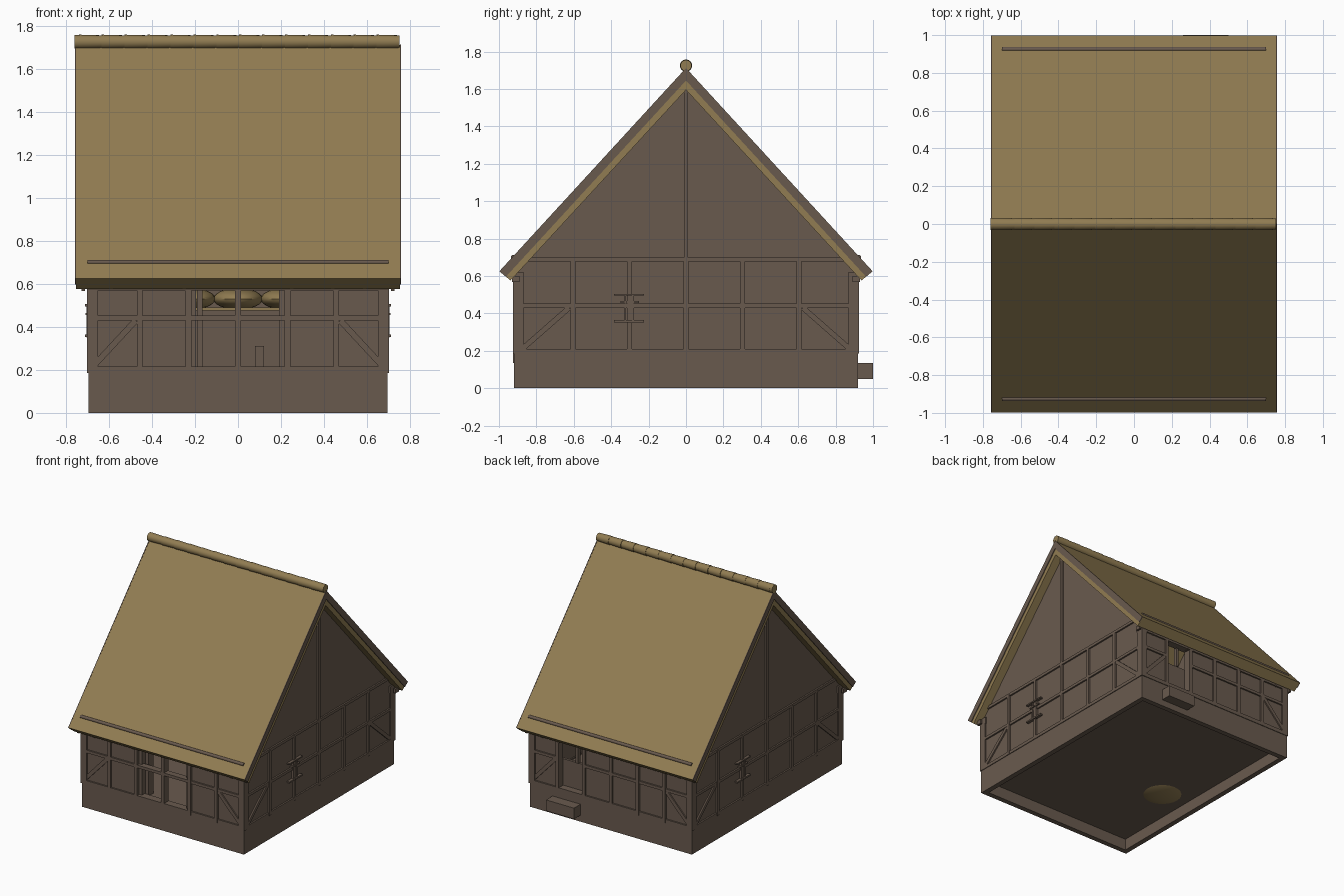
import bpy, bmesh, math
from mathutils import Matrix, Vector

old = bpy.data.objects.get("Cube")
if old:
    bpy.data.objects.remove(old, do_unlink=True)


def material(name, rgb):
    m = bpy.data.materials.new(name)
    m.use_nodes = True
    color = (*rgb, 1)
    m.diffuse_color = color
    bsdf = next(n for n in m.node_tree.nodes if n.type == 'BSDF_PRINCIPLED')
    bsdf.inputs["Base Color"].default_value = color
    return m


WOOD = material("grey brown wood", (0.141, 0.102, 0.076))
STRAW = material("straw gold", (0.283, 0.202, 0.084))


def finish(name, bm, mat, loc=(0, 0, 0), turn=0):
    bmesh.ops.recalc_face_normals(bm, faces=bm.faces)
    me = bpy.data.meshes.new(name)
    bm.to_mesh(me)
    bm.free()
    me.materials.append(mat)
    ob = bpy.data.objects.new(name, me)
    ob.location = loc
    ob.rotation_euler.z = turn
    bpy.context.scene.collection.objects.link(ob)
    return ob


def boxes(name, spans, mat, loc=(0, 0, 0), turn=0, braces=()):
    """Boxes given as (x0, x1, y0, y1, z0, z1), plus slanted braces (x0, z0, x1, z1)."""
    bm = bmesh.new()
    for x0, x1, y0, y1, z0, z1 in spans:
        mid = Vector((x0 + x1, y0 + y1, z0 + z1)) / 2
        size = Matrix.Diagonal((x1 - x0, y1 - y0, z1 - z0, 1))
        bmesh.ops.create_cube(bm, size=1, matrix=Matrix.Translation(mid) @ size)
    for x0, z0, x1, z1 in braces:
        run, rise = x1 - x0, z1 - z0
        mat4 = (Matrix.Translation(((x0 + x1) / 2, 0.025, (z0 + z1) / 2))
                @ Matrix.Rotation(-math.atan2(rise, run), 4, 'Y')
                @ Matrix.Diagonal((math.hypot(run, rise), 0.046, 0.028, 1)))
        bmesh.ops.create_cube(bm, size=1, matrix=mat4)
    return finish(name, bm, mat, loc, turn)


def prism(name, outline, x0, x1, mat):
    """Extrude a y-z outline along x."""
    bm = bmesh.new()
    face = bm.faces.new([bm.verts.new((x0, y, z)) for y, z in outline])
    new = bmesh.ops.extrude_face_region(bm, geom=[face])["geom"]
    bmesh.ops.translate(bm, vec=(x1 - x0, 0, 0),
                        verts=[v for v in new if isinstance(v, bmesh.types.BMVert)])
    return finish(name, bm, mat)


def rods(name, rows, mat, sides=16):
    """Round rods along x, given as (x0, x1, y, z, start radius, end radius)."""
    bm = bmesh.new()
    for x0, x1, y, z, r0, r1 in rows:
        place = Matrix.Translation(((x0 + x1) / 2, y, z)) @ Matrix.Rotation(math.pi / 2, 4, 'Y')
        bmesh.ops.create_cone(bm, cap_ends=True, segments=sides, radius1=r0,
                              radius2=r1, depth=x1 - x0, matrix=place)
    ob = finish(name, bm, mat)
    smooth(ob)


def smooth(ob):
    bpy.ops.object.select_all(action='DESELECT')
    ob.select_set(True)
    bpy.context.view_layer.objects.active = ob
    bpy.ops.object.shade_smooth_by_angle(angle=math.radians(40))


def heap(name, centre, size):
    bm = bmesh.new()
    bmesh.ops.create_uvsphere(bm, u_segments=24, v_segments=12, radius=1,
                              matrix=Matrix.Translation(centre) @ Matrix.Diagonal((*size, 1)))
    smooth(finish(name, bm, STRAW))


HX, HY = 0.70, 0.925           # half width and half depth of the frame
BOTTOM, TOP = 0.185, 0.62

# Hollow foundation, floor and doorstep
bx, by, t = HX - 0.005, HY - 0.005, 0.04
boxes("foundation", [(-bx, bx, -by, -by + t, 0, 0.19), (-bx, bx, by - t, by, 0, 0.19),
                     (-bx, -bx + t, -by + t, by - t, 0, 0.19),
                     (bx - t, bx, -by + t, by - t, 0, 0.19)], WOOD)
boxes("floor", [(-bx + t, bx - t, -by + t, by - t, 0.09, 0.2)], WOOD)
boxes("doorstep", [(0.26, 0.5, by, 1.0, 0.05, 0.135)], WOOD)


# Long walls: posts, rails, corner braces and recessed panels, in wall-local space
def long_wall(side, y, turn, panels, posts, rail_gap=None):
    loc = (0, y, 0)
    frame = [(-HX, HX, 0, 0.06, BOTTOM, 0.215), (-HX, HX, 0, 0.06, 0.57, TOP)]
    if rail_gap:
        frame += [(-HX, rail_gap[0], 0, 0.05, 0.43, 0.452),
                  (rail_gap[1], HX, 0, 0.05, 0.43, 0.452)]
    else:
        frame.append((-HX, HX, 0, 0.05, 0.43, 0.452))
    frame += [(u - 0.013, u + 0.013, -0.001, 0.055, BOTTOM, TOP) for u in posts]
    braces = [(s * 0.67, 0.22, s * 0.475, 0.43) for s in (-1, 1)]
    boxes(side + "_timber_frame", frame, WOOD, loc, turn, braces)
    boxes(side + "_wall_panels", [(a, b, 0.012, 0.045, 0.19, TOP) for a, b in panels],
          WOOD, loc, turn)


columns = [-0.687, -0.457, -0.23, 0, 0.23, 0.457, 0.687]
long_wall("front", -HY, 0, [(-0.69, -0.225), (0.225, 0.69)], columns)
long_wall("back", HY, math.pi, [(-0.69, -0.457), (-0.24, 0.69)], columns, (-0.457, -0.23))

# Gable walls with a king post, and a barred shutter on each
for side, s in (("left", 1), ("right", -1)):
    loc, turn = (s * HX, 0, 0), s * math.pi / 2
    frame = [(-HY, HY, 0, 0.05, BOTTOM, 0.21), (-HY, HY, 0, 0.05, 0.43, 0.452),
             (-0.86, 0.86, 0, 0.05, 0.678, 0.7), (-0.012, 0.012, 0, 0.05, 0.7, 1.62)]
    frame += [(u - 0.013, u + 0.013, -0.001, 0.05, BOTTOM, 0.6 if abs(u) > 0.9 else 0.69)
              for u in (-0.912, -0.605, -0.303, 0, 0.303, 0.605, 0.912)]
    braces = [(k * 0.87, 0.215, k * 0.625, 0.43) for k in (-1, 1)]
    boxes(side + "_gable_frame", frame, WOOD, loc, turn, braces)
    x = s * (HX - 0.012)
    prism(side + "_gable_panel", [(-0.91, 0.19), (0.91, 0.19), (0.91, TOP), (0, 1.62), (-0.91, TOP)],
          x, x - s * 0.03, WOOD)
    boxes(side + "_shutter_bars",
          [(-0.385, -0.225, -0.012, 0.01, 0.352, 0.364), (-0.385, -0.225, -0.012, 0.01, 0.495, 0.505),
           (-0.35, -0.25, -0.008, 0.01, 0.455, 0.465), (-0.33, -0.32, -0.005, 0.01, 0.35, 0.5),
           (-0.288, -0.278, -0.005, 0.01, 0.35, 0.5)], WOOD, loc, turn)

# Front window jambs and pegs
boxes("window_jambs", [(-0.22, -0.195, -0.9, -0.83, 0.2, 0.6), (-0.19, -0.165, -0.86, -0.8, 0.2, 0.6),
                       (0.19, 0.215, -0.9, -0.83, 0.2, 0.6)], WOOD)
boxes("frame_pegs", [(s * 0.24 - 0.003, s * 0.24 + 0.003, -HY, -0.915, 0.135, 0.19)
                     for s in (-1, 1)], WOOD)

# Back door leaf, set deep in its opening with an open upper hatch
boxes("back_door", [(0.24, 0.45, 0.85, 0.87, 0.2, 0.42), (0.31, 0.33, 0.85, 0.88, 0.42, 0.58)], WOOD)

# Interior: straw on a loft shelf, a stool, and a round straw heap through the floor
boxes("loft_shelf", [(-0.4, 0.4, -0.35, 0.1, 0.475, 0.49)], STRAW)
for i in (-1, 0, 1):
    heap("straw_bundle", (i * 0.22, -0.15, 0.53), (0.115, 0.17, 0.05))
boxes("stool", [(0.08, 0.12, -0.3, -0.2, 0.2, 0.31)], WOOD)
heap("straw_heap", (-0.44, -0.2, 0.13), (0.19, 0.19, 0.06))


# Roof slab with verge boards over its ends
def chevron(half):
    return half[:3] + half[3:] + [(-y, z) for y, z in half[2:0:-1]]


slab = chevron([(0, 1.71), (0.998, 0.625), (0.938, 0.576), (0, 1.595)])
verge = chevron([(0, 1.712), (0.998, 0.625), (0.963, 0.596), (0, 1.645)])
prism("thatch_roof", slab, -0.752, 0.752, STRAW)
for side, s in (("left", 1), ("right", -1)):
    prism(side + "_verge_board", verge, s * 0.752, s * 0.758, WOOD)

# Rafter tails under the eaves
for s in (-1, 1):
    boxes("rafter_tails", [(x - 0.008, x + 0.008, min(s * 0.89, s * 0.93), max(s * 0.89, s * 0.93),
                            0.567, 0.6) for x in (-0.72, -0.59, -0.25, 0.25, 0.44, 0.59, 0.72)], WOOD)

# Ridge of overlapping segments, and a pole low on each slope
step = 0.1065
starts = [-0.74 + step * k for k in range(14)]
rods("ridge_roll", [(-0.76, -0.74, 0, 1.725, 0.032, 0.032)]
     + [(x, x + step, 0, 1.725, 0.033, 0.03) for x in starts], STRAW)
rods("roof_poles", [(-0.70, 0.70, s * 0.925, 0.70, 0.012, 0.012) for s in (-1, 1)], WOOD, 10)
